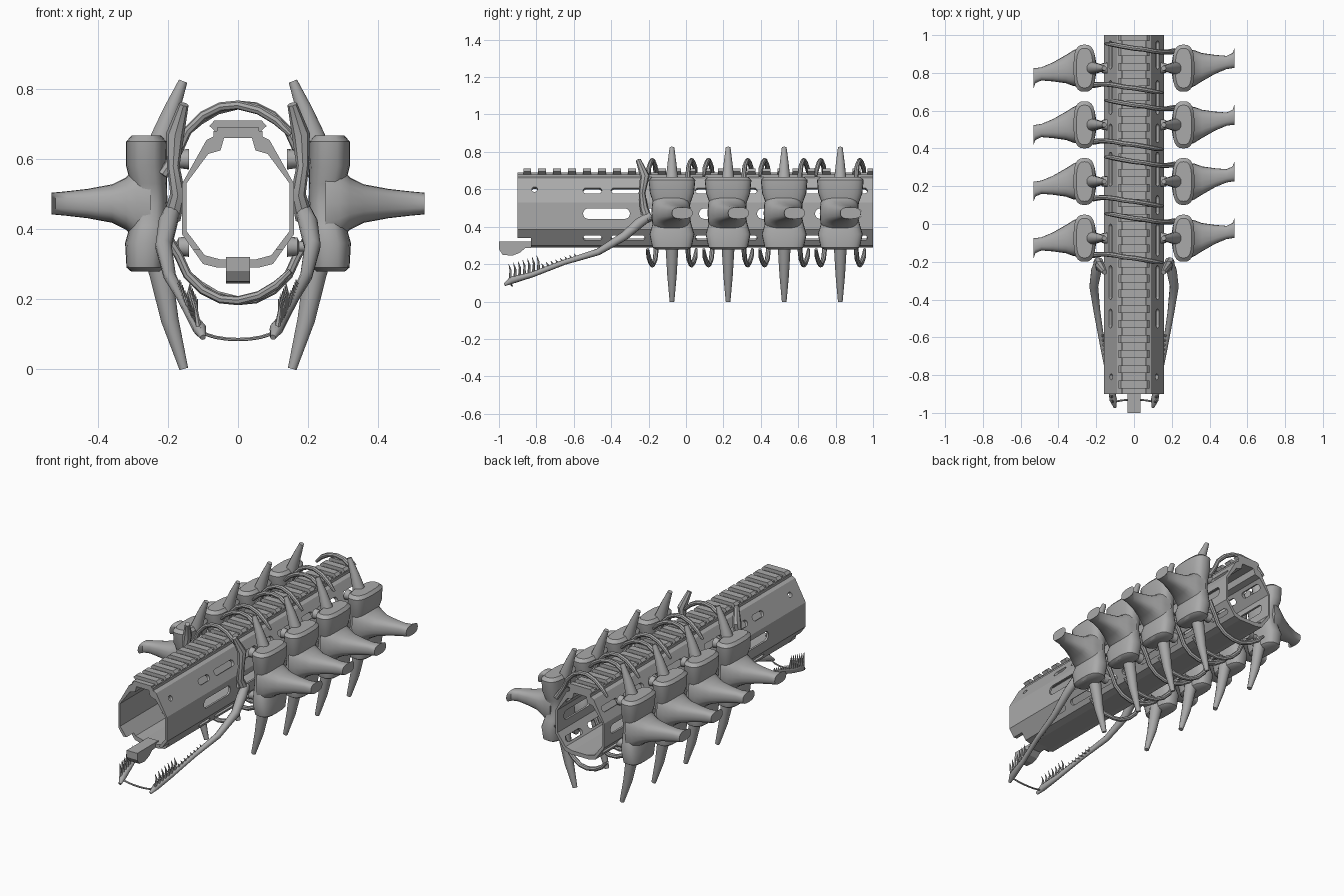
import bpy, bmesh, math
from mathutils import Vector, Matrix

if "Cube" in bpy.data.objects:
    bpy.data.objects.remove(bpy.data.objects["Cube"])

grey = bpy.data.materials.new("matte grey")
grey.use_nodes = True
COLOR = (0.4, 0.4, 0.4, 1)
grey.diffuse_color = COLOR
grey.node_tree.nodes["Principled BSDF"].inputs["Base Color"].default_value = COLOR
MID = 0.475  # height of the tube axis


def finish(name, bm, smooth=True):
    bmesh.ops.recalc_face_normals(bm, faces=bm.faces)
    mesh = bpy.data.meshes.new(name)
    bm.to_mesh(mesh)
    bm.free()
    mesh.materials.append(grey)
    ob = bpy.data.objects.new(name, mesh)
    bpy.context.collection.objects.link(ob)
    if smooth:
        bpy.ops.object.select_all(action='DESELECT')
        ob.select_set(True)
        bpy.context.view_layer.objects.active = ob
        bpy.ops.object.shade_smooth_by_angle(angle=math.radians(40))
    return ob


def skin(bm, rings, cap=True):
    loops = [[bm.verts.new(p) for p in r] for r in rings]
    n = len(loops[0])
    for a, b in zip(loops, loops[1:]):
        for i in range(n):
            bm.faces.new((a[i], a[(i + 1) % n], b[(i + 1) % n], b[i]))
    if cap:
        bm.faces.new(loops[0])
        bm.faces.new(loops[-1])
    return loops


def oval(c, u, v, n=20, power=1.0):
    # rounded section: lower power gives squarer corners
    ring = []
    for i in range(n):
        t = 2 * math.pi * i / n
        cs, sn = math.cos(t), math.sin(t)
        ring.append(Vector(c) + Vector(u) * math.copysign(abs(cs) ** power, cs)
                    + Vector(v) * math.copysign(abs(sn) ** power, sn))
    return ring


def tube(bm, pts, radii, n=8):
    pts = [Vector(p) for p in pts]
    rings, side = [], None
    for i, p in enumerate(pts):
        d = (pts[min(i + 1, len(pts) - 1)] - pts[max(i - 1, 0)]).normalized()
        if side is None:
            side = d.orthogonal()
        side = (side - d * side.dot(d)).normalized()
        rings.append(oval(p, side * radii[i], d.cross(side) * radii[i], n))
    skin(bm, rings)


def box(bm, lo, hi):
    lo, hi = Vector(lo), Vector(hi)
    m = Matrix.Translation((lo + hi) / 2) @ Matrix.Diagonal((*(hi - lo), 1))
    bmesh.ops.create_cube(bm, size=1, matrix=m)


# Faceted handguard tube
OUTER = [(0, .68), (.07, .68), (.07, .665), (.09, .655), (.16, .53), (.16, .385), (.10, .30), (.06, .29), (0, .29)]
INNER = [(0, .66), (.04, .66), (.05, .625), (.085, .615), (.148, .53), (.148, .395), (.095, .325), (.05, .313), (0, .313)]


def full(half, y):
    return [(x, y, z) for x, z in half] + [(-x, y, z) for x, z in half[-2:0:-1]]


bm = bmesh.new()
skin(bm, [full(OUTER, -.9), full(OUTER, 1), full(INNER, 1), full(INNER, -.9), full(OUTER, -.9)], False)
bmesh.ops.remove_doubles(bm, verts=bm.verts, dist=1e-5)
handguard = finish("handguard", bm, False)

# Slots, screw holes and the front notch cut from the tube
bm = bmesh.new()


def slot(x, z, normal, y0, y1, half, depth):
    nrm = Vector((normal[0], 0, normal[1])).normalized()
    up = nrm.cross(Vector((0, 1, 0)))
    ring = []
    for i in range(16):
        t = math.pi * (i + .5) / 8
        end = y1 - half if math.cos(t) > 0 else y0 + half
        ring.append(Vector((x, end, z)) + Vector((0, half * math.cos(t), 0)) + up * half * math.sin(t))
    skin(bm, [[p + nrm * k for p in ring] for k in (-depth, depth)])


for s in (1, -1):
    for k in range(5):
        y = -.55 + .31 * k
        slot(.154 * s, MID - .005, (s, 0), y, y + .25, .028, .03)
    for z, nz in ((.593, .56), (.342, -.7)):
        for y0, y1 in ((-.55, -.45), (-.40, -.22), (-.17, 0), (.05, .15), (.2, .38), (.43, .53), (.58, .76), (.82, .97)):
            slot(.125 * s, z, (s, nz), y0, y1, .018, .04)
    slot(.122 * s, .6, (s, .56), -.825, -.793, .0155, .04)
box(bm, (-.2, -.95, .2), (.2, -.83, .34))
cutter = finish("slot_cutter", bm, False)
cutter.hide_render = True
mod = handguard.modifiers.new("slots", 'BOOLEAN')
mod.operation, mod.solver, mod.object = 'DIFFERENCE', 'EXACT', cutter
bpy.ops.object.select_all(action='DESELECT')
handguard.select_set(True)
bpy.context.view_layer.objects.active = handguard
bpy.ops.object.modifier_apply(modifier=mod.name)
bpy.data.objects.remove(cutter)

# Top rail with evenly spaced teeth
bm = bmesh.new()
box(bm, (-.06, -.9, .675), (.06, 1, .69))
for k in range(24):
    y = -.87 + .08 * k
    skin(bm, [[(x, yy, z) for x, z in ((-.068, .71), (.068, .71), (.082, .695), (.06, .675), (-.06, .675), (-.082, .695))]
              for yy in (y, min(y + .042, 1))])
finish("top_rail", bm, False)

# Hooked tab under the muzzle end
bm = bmesh.new()
hook = [(-1, .32), (-.8, .32), (-.8, .29), (-.86, .285), (-.89, .26), (-.93, .245), (-.98, .25), (-1, .28)]
skin(bm, [[(x, y, z) for y, z in hook] for x in (-.035, .035)])
finish("front_tab", bm, False)


# One bone segment on the +x side; the other side is turned half around
def vertebra(name, y, turn):
    made = []
    # hourglass body, section by section upwards
    bm = bmesh.new()
    sections = [(.278, .265, .04, .085), (.29, .265, .054, .105), (.36, .263, .06, .12), (.41, .255, .054, .105),
                (MID, .25, .048, .09), (.53, .255, .052, .1), (.58, .262, .058, .118), (.65, .262, .058, .125), (.667, .262, .043, .105)]
    skin(bm, [oval((x, 0, z), (a, 0, 0), (0, b, 0), 24, .7) for z, x, a, b in sections])
    made.append(finish(name + "_body", bm))
    # side process, sweeping outwards to a hooked tip
    bm = bmesh.new()
    sections = [(.25, -.005, .105, .13), (.29, -.005, .103, .105), (.32, 0, .095, .075), (.36, .005, .075, .055),
                (.43, .02, .05, .042), (.49, .03, .035, .035), (.522, .04, .04, .032), (.533, .055, .055, .031)]
    skin(bm, [oval((x, cy, MID - .002), (0, b, 0), (0, 0, c), 20, .75) for x, cy, b, c in sections])
    made.append(finish(name + "_side_process", bm))
    # upper and lower spikes
    bm = bmesh.new()
    tube(bm, [(.235, 0, .6), (.215, 0, .67), (.19, 0, .74), (.157, 0, .823)], [.042, .032, .024, .013], 12)
    tube(bm, [(.235, 0, .34), (.22, 0, .27), (.195, 0, .14), (.155, 0, .0)], [.04, .034, .026, .013], 12)
    made.append(finish(name + "_spikes", bm))
    # pins fastening the bone to the tube
    bm = bmesh.new()
    for z in (.6, .35):
        tube(bm, [(.14, 0, z), (.17, 0, z), (.175, 0, z), (.25, 0, z)], [.03, .026, .015, .015], 10)
    made.append(finish(name + "_pins", bm))
    # thin ribs arching over and under the tube
    bm = bmesh.new()
    arch = [(.215, .09, .08), (.17, .085, .15), (.145, .085, .205), (.10, .09, .25), (.05, .1, .275), (0, .105, .28),
            (-.06, .115, .265), (-.11, .125, .235), (-.15, .13, .195)]
    for s in (1, -1):
        tube(bm, [(x, yy, MID + s * h) for x, yy, h in arch], [.016] + [.013] * 7 + [.008])
    made.append(finish(name + "_ribs", bm))
    for ob in made:
        ob.data.transform(Matrix.Translation((0, y, 0)) @ Matrix.Rotation(turn, 4, 'Z'))


for k in range(4):
    vertebra(f"left_vertebra_{k + 1}", -.075 + .3 * k, 0)
    vertebra(f"right_vertebra_{k + 1}", -.075 + .3 * k, math.pi)

# Lower jaw: two arms with teeth
for side, s in (("left", 1), ("right", -1)):
    bm = bmesh.new()
    tube(bm, [(.185 * s, -.19, .46), (.2 * s, -.25, .42), (.213 * s, -.33, .35), (.195 * s, -.47, .265), (.165 * s, -.65, .21),
              (.13 * s, -.82, .145), (.11 * s, -.93, .115), (.1 * s, -.97, .09)],
         [.022, .028, .024, .018, .014, .015, .02, .008], 10)
    tube(bm, [(.19 * s, -.2, .43), (.172 * s, -.225, .5), (.185 * s, -.235, .58), (.18 * s, -.22, .67), (.155 * s, -.255, .757)],
         [.026, .022, .018, .026, .014], 8)
    finish(side + "_jaw_arm", bm)
    bm = bmesh.new()
    for k in range(15):
        t = k / 14
        base = Vector(((.112 + .05 * t) * s, -.94 + .35 * t, .115 + .105 * t))
        height = .085 if k < 7 else .035
        tube(bm, [base, base + Vector((.008 * s, .002, height * .6)), base + Vector((.004 * s, -.008, height))], [.009, .006, .001], 6)
    finish(side + "_jaw_teeth", bm)

# Thin link joining the jaw tips
bm = bmesh.new()
arc = [math.pi * i / 10 for i in range(11)]
tube(bm, [(.11 * math.cos(a), -.95 + .02 * math.sin(a), .118 - .034 * math.sin(a)) for a in arc], [.005] * 11, 6)
finish("chin_link", bm)
